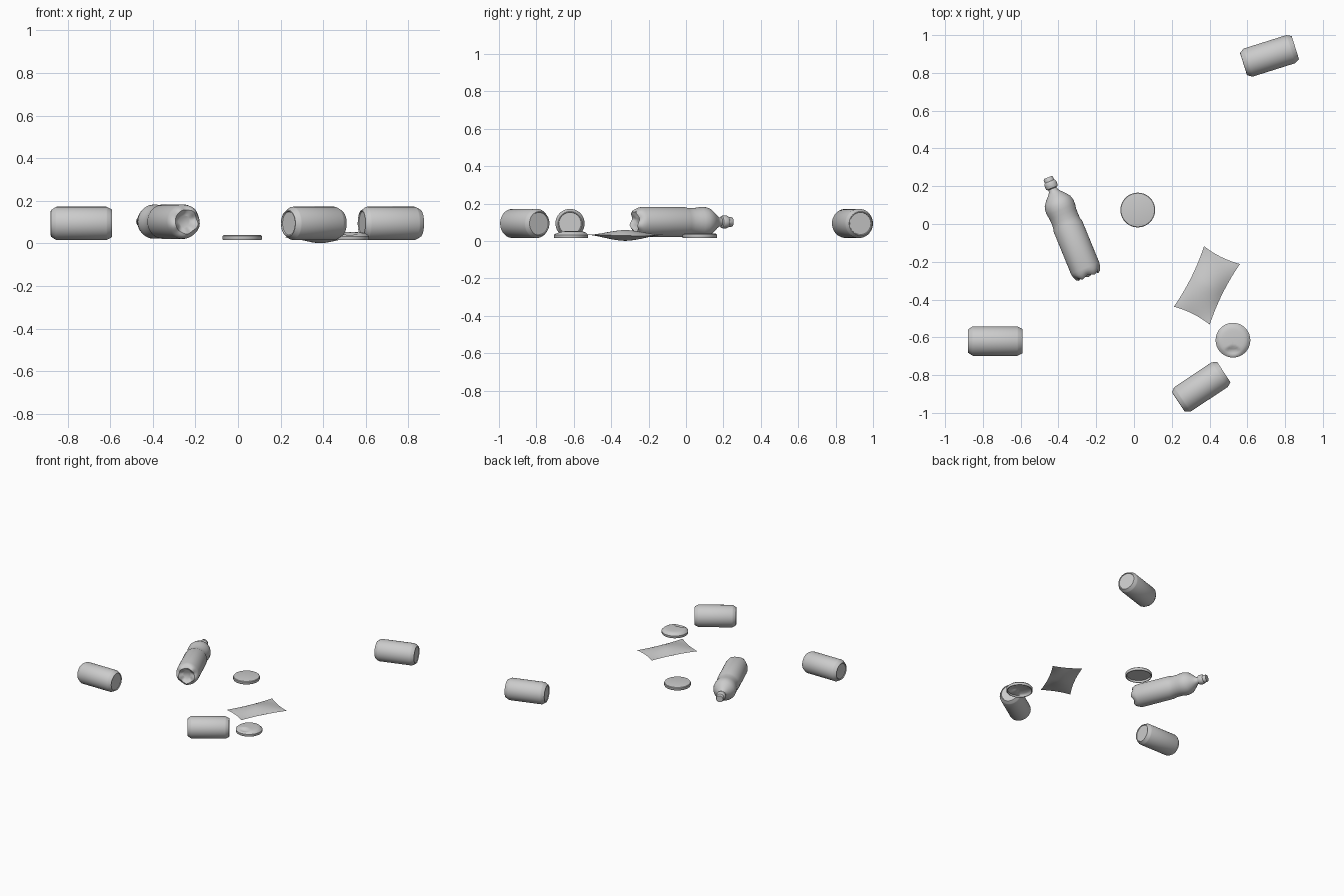
import bpy, bmesh, math
from mathutils import Matrix

if "Cube" in bpy.data.objects:
    bpy.data.objects.remove(bpy.data.objects["Cube"], do_unlink=True)

grey = bpy.data.materials.new("plain grey")
grey.use_nodes = True
COLOUR = (0.6, 0.6, 0.6, 1)
grey.diffuse_color = COLOUR
grey.node_tree.nodes["Principled BSDF"].inputs["Base Color"].default_value = COLOUR


def finish(bm, name, matrix, angle=35):
    bmesh.ops.remove_doubles(bm, verts=bm.verts, dist=1e-5)
    bmesh.ops.recalc_face_normals(bm, faces=bm.faces)
    mesh = bpy.data.meshes.new(name)
    bm.to_mesh(mesh)
    bm.free()
    mesh.materials.append(grey)
    obj = bpy.data.objects.new(name, mesh)
    bpy.context.collection.objects.link(obj)
    obj.matrix_world = matrix
    bpy.ops.object.select_all(action="DESELECT")
    obj.select_set(True)
    bpy.context.view_layer.objects.active = obj
    bpy.ops.object.shade_smooth_by_angle(angle=math.radians(angle))
    return obj


def lathe(profile, sides=40):
    """Spin (radius, height) points around z."""
    bm = bmesh.new()
    rings = []
    for r, h in profile:
        rings.append([bm.verts.new((r * math.cos(a), r * math.sin(a), h))
                      for a in (math.tau * i / sides for i in range(sides))])
    for low, high in zip(rings, rings[1:]):
        for i in range(sides):
            j = (i + 1) % sides
            bm.faces.new((low[i], low[j], high[j], high[i]))
    for ring, (r, h) in zip((rings[0], rings[-1]), (profile[0], profile[-1])):
        if r > 0:
            bm.faces.new(ring)
    return bm


def lying(x, y, z, degrees):
    """Lay the z axis down along a heading in the ground plane."""
    return (Matrix.Translation((x, y, z)) @ Matrix.Rotation(math.radians(degrees), 4, "Z")
            @ Matrix.Rotation(math.pi / 2, 4, "Y"))


# Drink cans, with tapered ends and shallow recessed lids
can = [(0.054, -0.139), (0.058, -0.144), (0.062, -0.143), (0.076, -0.122), (0.078, -0.117),
       (0.078, 0.117), (0.076, 0.122), (0.066, 0.141), (0.064, 0.144), (0.061, 0.144), (0.059, 0.139)]
for name, x, y, heading in (("left_can", -0.735, -0.62, 0), ("back_can", 0.717, 0.89, 17.5),
                            ("front_can", 0.355, -0.863, 33.5)):
    finish(lathe(can), name, lying(x, y, 0.094, heading))

# Bottle: body, slight grip step, shoulder, neck ring and cap
bottle = [(0.03, 0.025), (0.045, 0.012), (0.058, 0), (0.07, 0.008), (0.079, 0.03), (0.081, 0.05),
          (0.081, 0.29), (0.076, 0.305), (0.075, 0.33), (0.076, 0.36), (0.08, 0.385), (0.08, 0.41),
          (0.073, 0.435), (0.055, 0.458), (0.036, 0.478), (0.025, 0.492), (0.023, 0.505),
          (0.032, 0.509), (0.034, 0.515), (0.034, 0.535), (0.031, 0.543), (0.027, 0.546),
          (0.026, 0.564), (0.023, 0.569)]
bm = lathe(bottle, 60)
for v in bm.verts:
    # Lobed foot
    fade = max(0, 1 - v.co.z / 0.045)
    lobe = 0.5 + 0.5 * math.cos(5 * math.atan2(v.co.y, v.co.x))
    v.co.z += 0.012 * fade * (1 - lobe)
    v.co.xy *= 1 - 0.06 * fade * (1 - lobe)
finish(bm, "bottle", lying(-0.24, -0.28, 0.102, 112.3), 45)

# Flat lid, hollow underneath
lid = [(0, 0.015), (0.083, 0.015), (0.085, 0), (0.09, 0), (0.092, 0.003), (0.092, 0.019),
       (0.089, 0.023), (0.085, 0.024), (0, 0.024)]
finish(lathe(lid), "flat_lid", Matrix.Translation((0.02, 0.074, 0.015)))

# Domed lid, hollow underneath and dented near the front
dome = [(0, 0.028), (0.04, 0.026), (0.07, 0.02), (0.083, 0.012), (0.085, 0), (0.09, 0), (0.092, 0.003),
        (0.092, 0.018), (0.088, 0.021), (0.08, 0.029), (0.07, 0.034), (0.058, 0.036),
        (0.046, 0.037), (0.034, 0.0375), (0.02, 0.038), (0, 0.038)]
bm = lathe(dome)
for v in bm.verts:
    d = math.hypot(v.co.x / 0.045, (v.co.y + 0.058) / 0.026)
    if v.co.z > 0.01:
        v.co.z -= 0.014 * max(0, 1 - d * d)
finish(bm, "dented_lid", Matrix.Translation((0.524, -0.615, 0.015)), 50)

# Snack bag: two puffed sheets joined at pinched edges
bm = bmesh.new()
for side in (-1, 1):
    grid = bmesh.ops.create_grid(bm, x_segments=20, y_segments=14, size=1)
    for v in grid["verts"]:
        u, w = v.co.x, v.co.y
        puff = (1 - abs(u) ** 1.6) * (1 - w * w)
        x = 0.179 * u * (1 - 0.06 * (1 - w * w))
        y = 0.106 * w * (1 - 0.12 * (1 - u * u))
        v.co = (x, y, side * 0.029 * puff + 0.004 * u * w)
finish(bm, "snack_bag", Matrix.Translation((0.386, -0.325, 0.03)) @ Matrix.Rotation(math.radians(63.5), 4, "Z"), 60)
